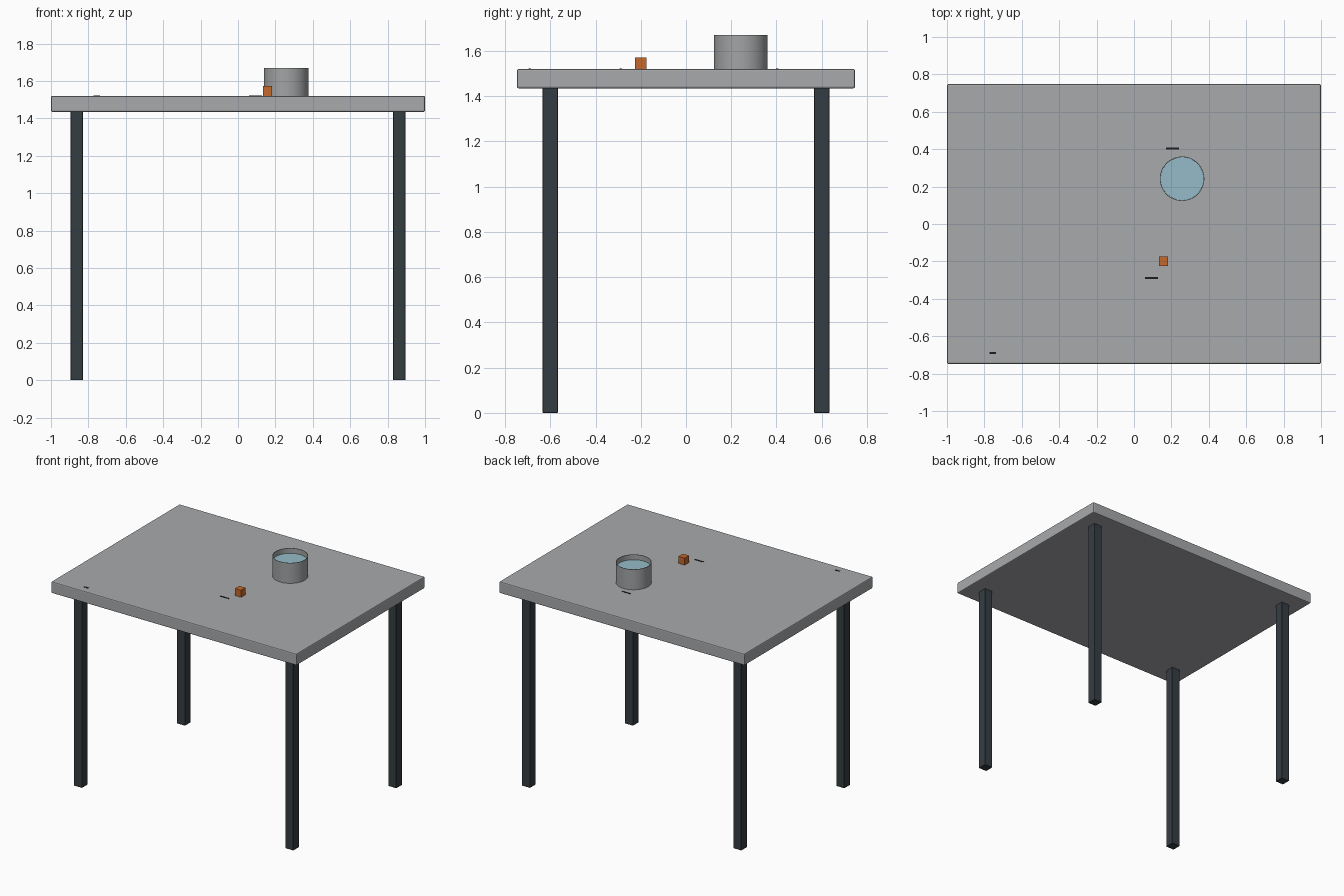
import bpy, bmesh, math

cube = bpy.data.objects.get("Cube")
if cube:
    bpy.data.objects.remove(cube, do_unlink=True)


def material(name, r, g, b):
    m = bpy.data.materials.new(name)
    m.use_nodes = True
    m.diffuse_color = (r, g, b, 1)
    m.node_tree.nodes["Principled BSDF"].inputs["Base Color"].default_value = (r, g, b, 1)
    return m


grey = material("table grey", 0.39, 0.40, 0.415)
vessel = material("vessel grey", 0.36, 0.37, 0.375)
dark = material("dark steel", 0.036, 0.047, 0.055)
orange = material("orange", 0.56, 0.14, 0.025)
blue = material("water blue", 0.30, 0.50, 0.58)
ink = material("label black", 0.012, 0.012, 0.014)


def box(name, centre, size, mat, bevel=0, segments=1):
    bpy.ops.mesh.primitive_cube_add(size=1, location=centre)
    ob = bpy.context.object
    ob.name = name
    ob.scale = size
    bpy.ops.object.transform_apply(location=False, rotation=False, scale=True)
    ob.data.materials.append(mat)
    if bevel:
        mod = ob.modifiers.new("bevel", "BEVEL")
        mod.width = bevel
        mod.segments = segments
    return ob


def lathe(name, centre, profile, mat, steps=64):
    """Spin a radius/height profile around the vertical axis."""
    bm = bmesh.new()
    verts = [bm.verts.new((r, 0, z)) for r, z in profile]
    edges = [bm.edges.new(pair) for pair in zip(verts, verts[1:])]
    bmesh.ops.spin(bm, geom=verts + edges, cent=(0, 0, 0), axis=(0, 0, 1),
                   angle=math.tau, steps=steps)
    bmesh.ops.remove_doubles(bm, verts=bm.verts, dist=1e-5)
    bmesh.ops.recalc_face_normals(bm, faces=bm.faces)
    mesh = bpy.data.meshes.new(name)
    bm.to_mesh(mesh)
    bm.free()
    mesh.materials.append(mat)
    ob = bpy.data.objects.new(name, mesh)
    bpy.context.collection.objects.link(ob)
    ob.location = centre
    bpy.ops.object.select_all(action="DESELECT")
    ob.select_set(True)
    bpy.context.view_layer.objects.active = ob
    bpy.ops.object.shade_smooth_by_angle()
    return ob


UNDERSIDE, TOP = 1.435, 1.52

# Table top and four square legs
box("table_top", (0, 0, (UNDERSIDE + TOP) / 2), (2, 1.495, TOP - UNDERSIDE), grey, 0.007, 2)
for side, x in (("right", -0.862), ("left", 0.862)):
    for end, y in (("front", -0.6), ("back", 0.6)):
        box(f"{end}_{side}_leg", (x, y, UNDERSIDE / 2), (0.067, 0.067, UNDERSIDE), dark, 0.002)

# Open thin-walled vessel with water inside
spot = (0.257, 0.242, TOP)
R, H, WALL = 0.119, 0.15, 0.003
lathe("beaker", spot, [(0, 0), (R, 0), (R, H), (R - WALL, H), (R - WALL, WALL), (0, WALL)], vessel)
RW, LEVEL = R - WALL - 0.0005, 0.112
lathe("water", spot, [(0, 0.004), (RW, 0.004), (RW, LEVEL), (0, LEVEL)], blue)

# Small sample block
box("sample_block", (0.158, -0.2, TOP + 0.026), (0.05, 0.05, 0.052), orange)

# Tiny plain label strips
for name, x, y, length in (("beaker_label", 0.206, 0.403, 0.07),
                           ("block_label", 0.094, -0.288, 0.07),
                           ("table_label", -0.755, -0.69, 0.036)):
    box(name, (x, y, TOP + 0.001), (length, 0.011, 0.002), ink)
